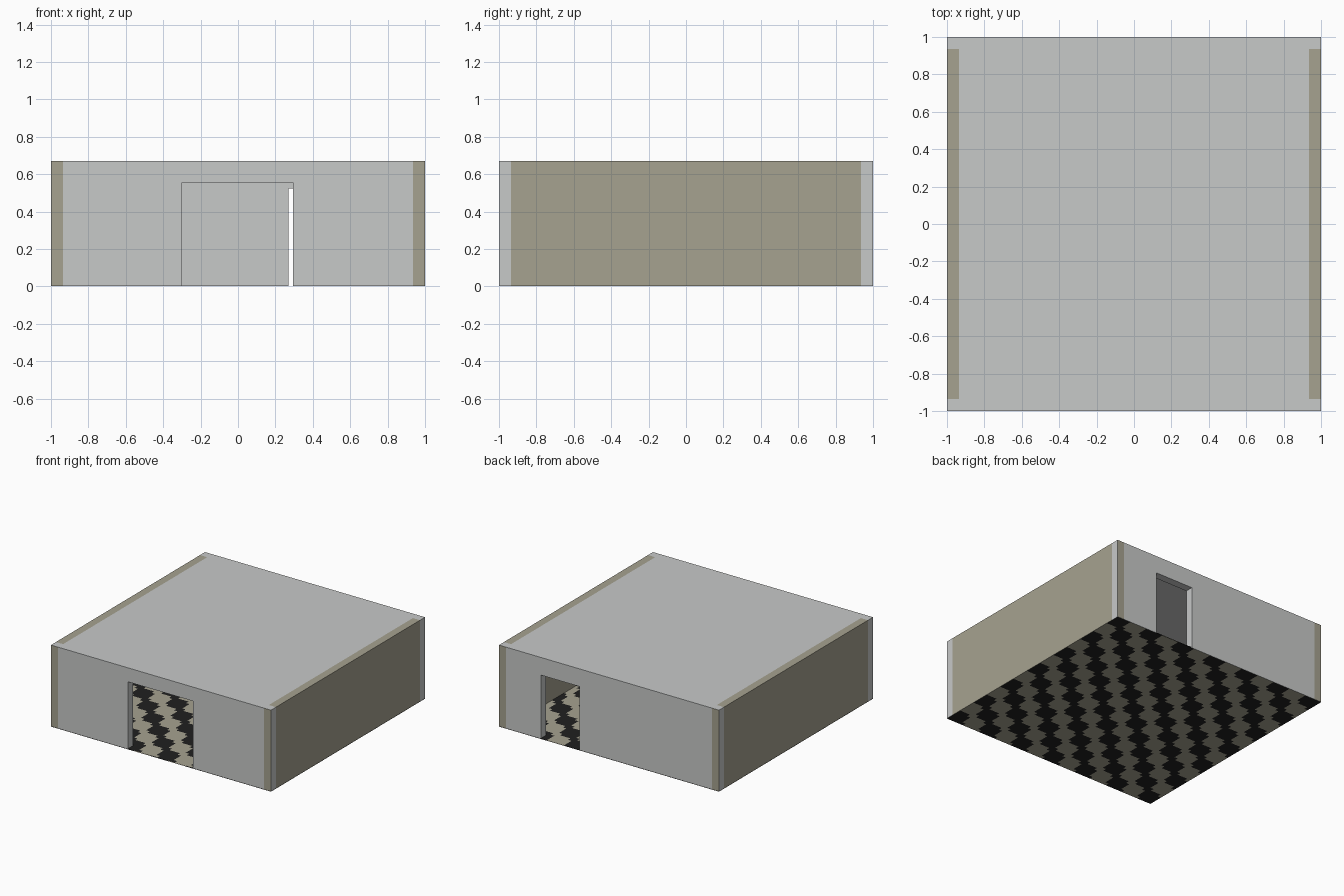
import bpy, bmesh, math

if "Cube" in bpy.data.objects:
    bpy.data.objects.remove(bpy.data.objects["Cube"])

H, T = 0.67, 0.065        # room height, wall thickness
I = 1 - T                 # inner half width
Z0 = 0.002                # walls start just above the floor underside


def material(name, rgb):
    m = bpy.data.materials.new(name)
    m.diffuse_color = (*rgb, 1)
    m.use_nodes = True
    m.node_tree.nodes["Principled BSDF"].inputs["Base Color"].default_value = m.diffuse_color
    return m


GREY = material("pale grey plaster", (0.575, 0.588, 0.582))
BEIGE = material("warm beige", (0.381, 0.361, 0.279))
BLACK = material("black tile", (0.014, 0.014, 0.014))


def finish(name, bm, mats):
    me = bpy.data.meshes.new(name)
    bm.to_mesh(me)
    bm.free()
    for m in mats:
        me.materials.append(m)
    ob = bpy.data.objects.new(name, me)
    bpy.context.collection.objects.link(ob)
    return ob


def box(name, x0, x1, y0, y1, z0, z1, mats, rule=None):
    bm = bmesh.new()
    bmesh.ops.create_cube(bm, size=1)
    for v in bm.verts:
        v.co.x = x0 if v.co.x < 0 else x1
        v.co.y = y0 if v.co.y < 0 else y1
        v.co.z = z0 if v.co.z < 0 else z1
    bm.normal_update()
    if rule:
        for f in bm.faces:
            f.material_index = rule(f)
    return finish(name, bm, mats)


def door_wall(name, y0, y1, d0, d1, top):
    # wall outline with a doorway notch, extruded through its thickness
    outline = [(-I, Z0), (d0, Z0), (d0, top), (d1, top),
               (d1, Z0), (I, Z0), (I, H), (-I, H)]
    bm = bmesh.new()
    face = bm.faces.new([bm.verts.new((x, y0, z)) for x, z in outline])
    ext = bmesh.ops.extrude_face_region(bm, geom=[face])
    for v in ext["geom"]:
        if isinstance(v, bmesh.types.BMVert):
            v.co.y = y1
    bmesh.ops.recalc_face_normals(bm, faces=bm.faces)
    return finish(name, bm, [GREY])


def tiled_sheet(name, z, flip):
    # checker of 5-cell tiles with small squares linking tiles along a diagonal
    n, tile = 64, 5
    bm = bmesh.new()
    bmesh.ops.create_grid(bm, x_segments=n, y_segments=n, size=1)
    for f in bm.faces:
        c = f.calc_center_median()
        i, j = (int((a + 1) * n / 2) for a in (c.x, c.y))
        black = (i // tile + j // tile) % 2 == 0
        if i % tile in (0, tile - 1) and j % tile in (0, tile - 1):
            knot = (i + 1) // tile + (j + 1) // tile
            black = (knot % 2 == 0) == flip
        f.material_index = 1 if black else 0
    for v in bm.verts:
        v.co.z = z
    if flip:
        bmesh.ops.reverse_faces(bm, faces=bm.faces)
    return finish(name, bm, [BEIGE, BLACK])


# patterned floor, both sides
tiled_sheet("floor_top", 0.006, False)
tiled_sheet("floor_underside", 0.0, True)

# front and back walls with doorways
door_wall("front_wall", -1, -I, -0.30, 0.293, 0.555)
door_wall("back_wall", I, 1, 0.27, 0.618, 0.525)

# side walls and corner posts (posts are beige towards front and back)
for sx, side in ((-1, "left"), (1, "right")):
    x0, x1 = sorted((sx, sx * I))
    box(side + "_wall", x0, x1, -I, I, Z0, H, [BEIGE])
    for sy, end in ((-1, "front"), (1, "back")):
        y0, y1 = sorted((sy, sy * I))
        box(f"{end}_{side}_post", x0, x1, y0, y1, Z0, H, [GREY, BEIGE],
            lambda f: 1 if abs(f.normal.y) > 0.5 else 0)

# flat roof flush with the wall tops
box("roof", -I, I, -I, I, H - 0.008, H, [GREY])
